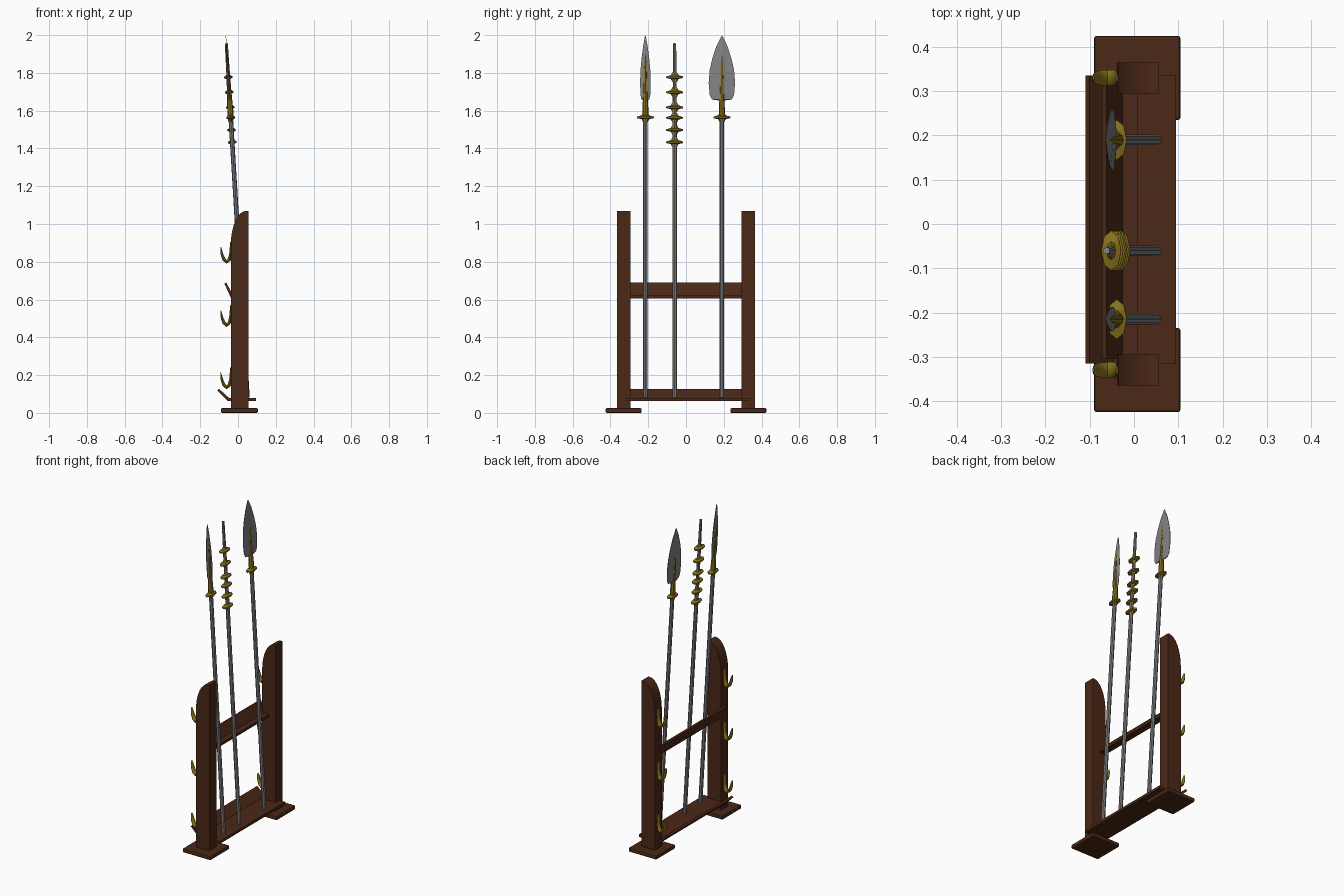
import bpy, bmesh, math
from mathutils import Matrix, Vector

if "Cube" in bpy.data.objects:
    bpy.data.objects.remove(bpy.data.objects["Cube"])


def material(name, rgb):
    m = bpy.data.materials.new(name)
    m.diffuse_color = (*rgb, 1)
    m.use_nodes = True
    m.node_tree.nodes["Principled BSDF"].inputs["Base Color"].default_value = m.diffuse_color
    return m


WOOD = material("dark_wood", (0.07, 0.021, 0.008))
GOLD = material("brass", (0.25, 0.17, 0.012))
STEEL = material("steel", (0.22, 0.22, 0.23))


def finish(name, bm, mat, matrix=None, smooth=False):
    bmesh.ops.recalc_face_normals(bm, faces=bm.faces)
    me = bpy.data.meshes.new(name)
    bm.to_mesh(me)
    bm.free()
    me.materials.append(mat)
    ob = bpy.data.objects.new(name, me)
    bpy.context.collection.objects.link(ob)
    if matrix:
        ob.matrix_world = matrix
    if smooth:
        bpy.ops.object.select_all(action='DESELECT')
        ob.select_set(True)
        bpy.context.view_layer.objects.active = ob
        bpy.ops.object.shade_smooth_by_angle(angle=math.radians(40))
    return ob


def loft(rings):
    bm = bmesh.new()
    loops = [[bm.verts.new(p) for p in ring] for ring in rings]
    n = len(loops[0])
    for a, b in zip(loops, loops[1:]):
        for i in range(n):
            j = (i + 1) % n
            bm.faces.new((a[i], a[j], b[j], b[i]))
    bm.faces.new(loops[0])
    bm.faces.new(loops[-1][::-1])
    return bm


def extrude_y(name, profile, y0, y1, mat):
    return finish(name, loft([[(x, y, z) for x, z in profile] for y in (y0, y1)]), mat)


def lathe(name, profile, mat, matrix, sx=1, sides=8):
    rings = [[(r * sx * math.cos(2 * math.pi * i / sides),
               r * math.sin(2 * math.pi * i / sides), z)
              for i in range(sides)] for r, z in profile]
    return finish(name, loft(rings), mat, matrix, True)


def hook(name, y, z):
    # x, z, half width, half thickness along the bend
    path = [(-0.038, 0.115, 0.008, 0.003), (-0.041, 0.05, 0.016, 0.006),
            (-0.047, 0.02, 0.018, 0.009), (-0.060, 0.010, 0.018, 0.010),
            (-0.074, 0.022, 0.017, 0.009), (-0.084, 0.046, 0.015, 0.007),
            (-0.089, 0.07, 0.012, 0.005), (-0.092, 0.088, 0.005, 0.002)]
    rings = []
    for i, (px, pz, w, t) in enumerate(path):
        a, b = path[max(i - 1, 0)], path[min(i + 1, len(path) - 1)]
        d = Vector((b[0] - a[0], b[1] - a[1])).normalized()
        ring = []
        for k in range(8):
            c, s = math.cos(k * math.pi / 4), math.sin(k * math.pi / 4)
            ring.append((px - d.y * t * s, y + w * c, z + pz + d.x * t * s))
        rings.append(ring)
    finish(name, loft(rings), GOLD, smooth=True)


# posts with a rounded front top, feet and hooks
post = [(0.055, 0.02), (0.055, 1.07)]
post += [(0.045 - 0.083 * math.sin(a), 0.89 + 0.18 * math.cos(a))
         for a in [i * math.pi / 16 for i in range(9)]]
post += [(-0.038, 0.02)]
for side, s in (("left", -1), ("right", 1)):
    extrude_y(side + "_post", post, s * 0.33 - 0.035, s * 0.33 + 0.035, WOOD)
    bm = bmesh.new()
    bmesh.ops.create_cube(bm, size=1)
    bmesh.ops.transform(bm, verts=bm.verts, matrix=Matrix.LocRotScale(
        (0.0075, s * 0.33, 0.0125), None, (0.195, 0.19, 0.025)))
    bmesh.ops.bevel(bm, geom=bm.edges[:], offset=0.006, segments=2, affect='EDGES', profile=0.5)
    finish(side + "_foot", bm, WOOD)
    for i, z in enumerate((0.125, 0.455, 0.79)):
        hook(f"{side}_hook_{i + 1}", s * 0.33, z)

# shelf and rail, each with a tilted lip
extrude_y("lower_shelf", [(0.095, 0.062), (0.095, 0.078), (-0.046, 0.078), (-0.100, 0.127),
                          (-0.110, 0.118), (-0.052, 0.062)], -0.315, 0.335, WOOD)
extrude_y("upper_rail", [(0.008, 0.605), (0.008, 0.622), (-0.026, 0.622), (-0.062, 0.690),
                         (-0.072, 0.684), (-0.036, 0.605)], -0.305, 0.315, WOOD)


def lean(y):
    return Matrix.Translation((0.055, y, 0)) @ Matrix.Rotation(-0.0597, 4, 'Y') @ \
        Matrix.Translation((0, 0, 0))


def guard(name, z, m):
    lathe(name, [(0.012, z - 0.024), (0.021, z - 0.009), (0.045, z - 0.004),
                 (0.045, z + 0.004), (0.021, z + 0.011), (0.012, z + 0.026)], GOLD, m, sx=0.5)


# bladed spears
blade = [(0.0, 1.655), (0.74, 1.662), (0.92, 1.685), (1.0, 1.75), (0.92, 1.82),
         (0.72, 1.88), (0.42, 1.945), (0.03, 2.0)]
for name, y, w in (("narrow_spear", -0.215, 0.028), ("broad_spear", 0.19, 0.07)):
    m = lean(y)
    lathe(name + "_shaft", [(0.012, 0.08), (0.012, 1.57)], STEEL, m)
    rings = []
    for f, z in blade:
        t = 0.007 * min(1, (2.01 - z) / 0.2)
        hw = max(w * f, 0.002)
        rings.append([(t, 0, z), (0.001, hw, z), (-0.001, hw, z),
                      (-t, 0, z), (-0.001, -hw, z), (0.001, -hw, z)])
    finish(name + "_blade", loft(rings), STEEL, m)
    lathe(name + "_socket", [(0.015, 1.55), (0.016, 1.60), (0.012, 1.70), (0.009, 1.82),
                             (0.002, 1.94)], GOLD, m)
    guard(name + "_collar", 1.567, m)

# flanged spear
m = lean(-0.06)
lathe("flanged_spear_shaft", [(0.012, 0.08), (0.012, 1.44), (0.010, 1.75), (0.008, 1.96)], STEEL, m)
for i, z in enumerate((1.435, 1.50, 1.565, 1.62, 1.70, 1.78)):
    guard(f"flanged_spear_collar_{i + 1}", z, m)
